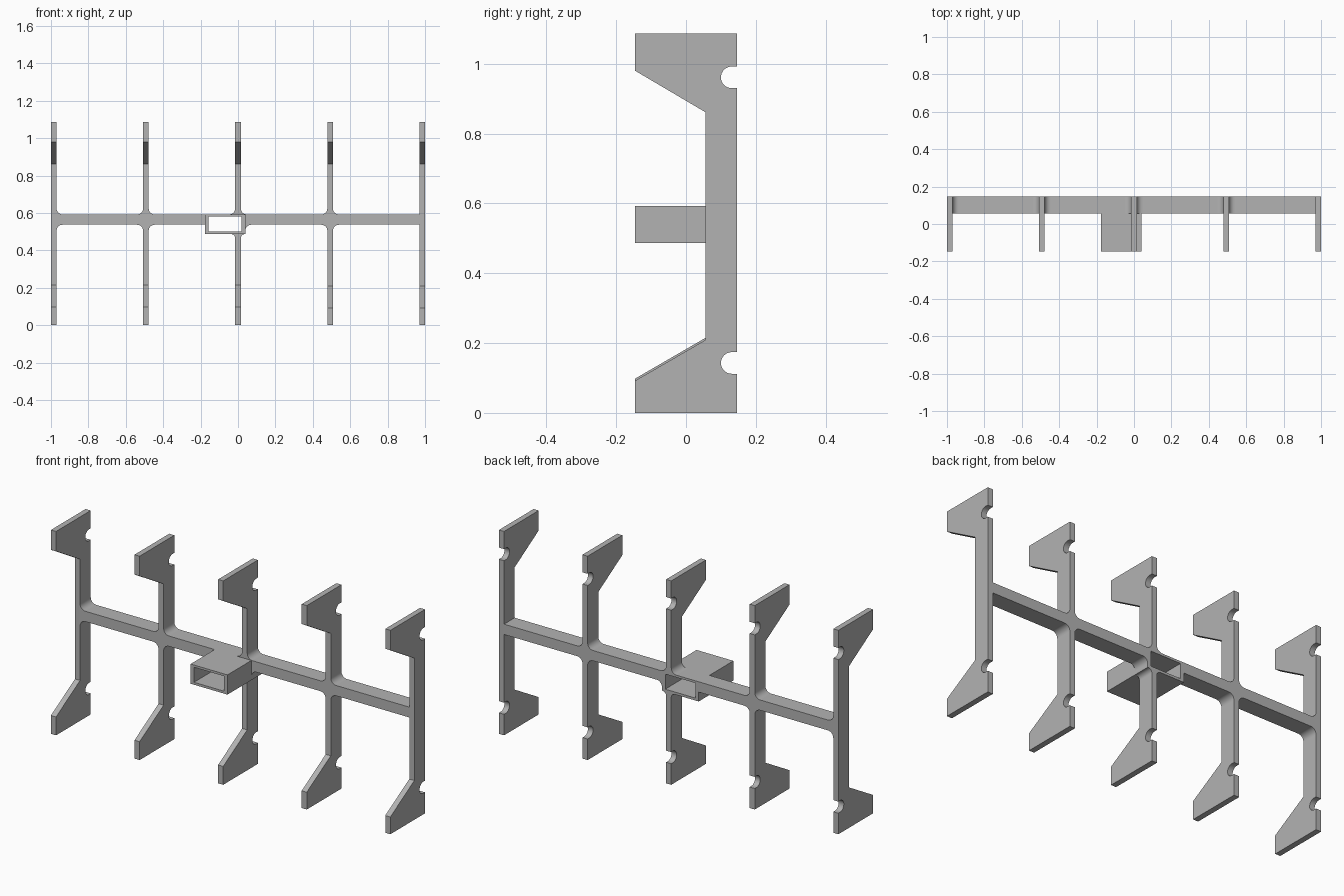
import bpy, bmesh
from math import sin, cos, pi
from mathutils import Vector

if "Cube" in bpy.data.objects:
    bpy.data.objects.remove(bpy.data.objects["Cube"], do_unlink=True)

grey = bpy.data.materials.new("plain grey")
grey.use_nodes = True
grey.diffuse_color = (0.45, 0.45, 0.45, 1)
grey.node_tree.nodes["Principled BSDF"].inputs["Base Color"].default_value = grey.diffuse_color

FRONT, BACK, STEM = -0.146, 0.146, 0.056    # depth of hooks, back plane, stem front
TOP, HALF, PITCH = 1.086, 0.015, 0.4925     # height, half plate thickness, spacing
BAR_LO, BAR_HI = 0.537, 0.592
BOX_L, BOX_R, BOX_LO, WALL = -0.177, 0.04, 0.487, 0.02
NOTCH_R = 0.031


def prism(name, points, direction):
    """Extrude a closed outline of 3D points along a vector."""
    bm = bmesh.new()
    face = bm.faces.new([bm.verts.new(p) for p in points])
    out = bmesh.ops.extrude_face_region(bm, geom=[face])
    moved = [v for v in out["geom"] if isinstance(v, bmesh.types.BMVert)]
    bmesh.ops.translate(bm, verts=moved, vec=Vector(direction))
    bmesh.ops.recalc_face_normals(bm, faces=bm.faces)
    mesh = bpy.data.meshes.new(name)
    bm.to_mesh(mesh)
    bm.free()
    mesh.materials.append(grey)
    obj = bpy.data.objects.new(name, mesh)
    bpy.context.collection.objects.link(obj)
    bpy.context.view_layer.objects.active = obj
    obj.select_set(True)
    bpy.ops.object.shade_smooth_by_angle(angle=pi / 6)
    obj.select_set(False)
    return obj


def block(name, x0, x1, y0, y1, z0, z1):
    outline = [(x0, y0, z0), (x1, y0, z0), (x1, y0, z1), (x0, y0, z1)]
    return prism(name, outline, (0, y1 - y0, 0))


def plate(name, x, outline):
    return prism(name, [(x - HALF, y, z) for y, z in outline], (2 * HALF, 0, 0))


def notch(z):
    """Round-ended slot in the back edge, listed upwards."""
    cy = BACK - 0.015
    arc = [(cy - NOTCH_R * cos(a), z + NOTCH_R * sin(a))
           for a in [pi * (i / 16 - 0.5) for i in range(17)]]
    return [(BACK, z - NOTCH_R)] + arc + [(BACK, z + NOTCH_R)]


def fillet(name, x, z, sx, sz, r=0.032):
    """Concave corner filler between a plate and a horizontal face."""
    arc = [(x + sx * r * (1 - sin(a)), STEM, z + sz * r * (1 - cos(a)))
           for a in [pi / 2 * i / 8 for i in range(9)]]
    prism(name, [(x, STEM, z)] + arc, (0, BACK - STEM, 0))


# Hooked ribs: the middle one is split around the socket
for i in range(5):
    x = (i - 2) * PITCH
    drop = 0.006 if i > 2 else 0
    lower = [(STEM, 0.215 - drop), (FRONT, 0.098 - drop), (FRONT, 0), (BACK, 0)] + notch(0.143)
    upper = notch(0.961) + [(BACK, TOP), (FRONT, TOP), (FRONT, 0.98), (STEM, 0.861)]
    if i == 2:
        plate("middle_rib_lower", x, lower + [(BACK, BOX_LO), (STEM, BOX_LO)])
        plate("middle_rib_upper", x, [(STEM, BAR_HI), (BACK, BAR_HI)] + upper)
    else:
        plate(f"rib_{i + 1}", x, lower + upper)
    # Rounded joints where the ribs meet the bar
    if i == 4:
        continue
    for sx in ((1,) if i == 0 else (-1, 1)):
        fillet(f"joint_upper_{i + 1}", x + sx * HALF, BAR_HI, sx, 1)
        if i == 2:
            fillet("joint_socket", x + sx * HALF, BOX_LO, sx, -1, 0.022)
        else:
            fillet(f"joint_lower_{i + 1}", x + sx * HALF, BAR_LO, sx, -1)
fillet("joint_socket_side", BOX_R, BAR_LO, 1, -1, 0.03)

# Cross bar, interrupted by the socket and the ribs
stops = [-2 * PITCH, -PITCH, BOX_L - HALF, BOX_R - HALF, PITCH, 2 * PITCH]
for i, (a, b) in enumerate(zip(stops, stops[1:])):
    if i != 2:
        block(f"cross_bar_{i + 1}", a + HALF, b + (HALF if i == 1 else -HALF),
              STEM, BACK, BAR_LO, BAR_HI)

# Hollow rectangular socket, open from front to back
block("socket_left_wall", BOX_L, BOX_L + WALL, FRONT, BACK, BOX_LO, BAR_HI)
block("socket_right_wall", BOX_R - WALL, BOX_R, FRONT, BACK, BOX_LO, BAR_HI)
block("socket_floor", BOX_L + WALL, BOX_R - WALL, FRONT, BACK, BOX_LO, BOX_LO + 0.013)
block("socket_roof", BOX_L + WALL, BOX_R - WALL, FRONT, BACK, BAR_HI - 0.012, BAR_HI)
